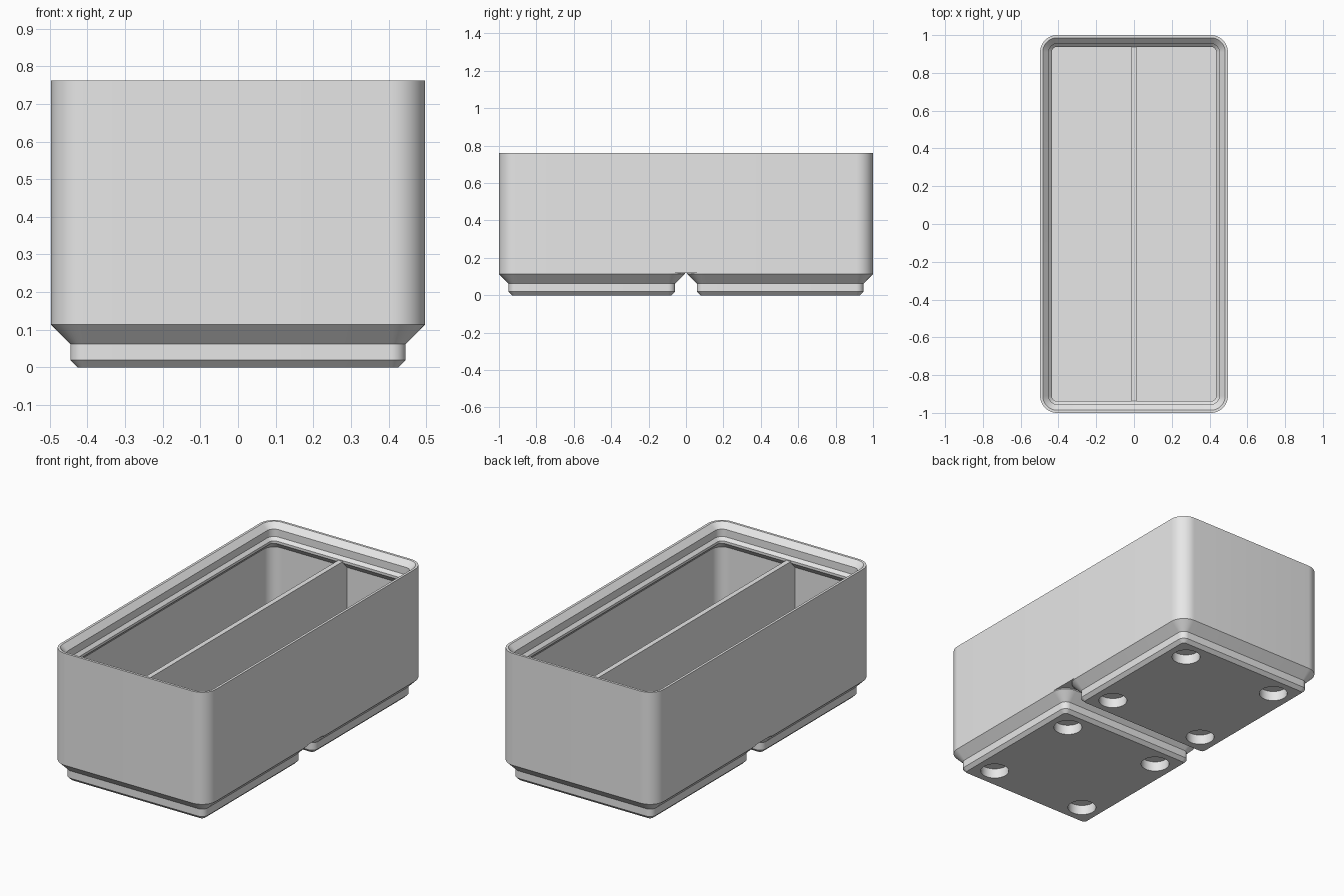
import bpy, bmesh, math

if "Cube" in bpy.data.objects:
    bpy.data.objects.remove(bpy.data.objects["Cube"])

MM = 2 / 83.5          # the bin is laid out in millimetres
W, L, R = 41.5, 83.5, 3.75

grey = bpy.data.materials.new("grey_plastic")
grey.diffuse_color = (0.8, 0.8, 0.8, 1)
grey.use_nodes = True
grey.node_tree.nodes["Principled BSDF"].inputs["Base Color"].default_value = grey.diffuse_color


def rounded_rect(w, l, r, z, cy=0, steps=12):
    """Counter-clockwise rounded rectangle in scene units."""
    pts = []
    for k, (sx, sy) in enumerate([(1, 1), (-1, 1), (-1, -1), (1, -1)]):
        for i in range(steps + 1):
            a = math.pi / 2 * (k + i / steps)
            pts.append(((sx * (w / 2 - r) + r * math.cos(a)) * MM,
                        (sy * (l / 2 - r) + r * math.sin(a) + cy) * MM, z * MM))
    return pts


def finish(name, bm):
    bmesh.ops.recalc_face_normals(bm, faces=bm.faces)
    me = bpy.data.meshes.new(name)
    bm.to_mesh(me)
    bm.free()
    me.materials.append(grey)
    ob = bpy.data.objects.new(name, me)
    bpy.context.collection.objects.link(ob)
    return ob


def smooth(ob):
    bpy.ops.object.select_all(action='DESELECT')
    ob.select_set(True)
    bpy.context.view_layer.objects.active = ob
    bpy.ops.object.shade_smooth_by_angle(angle=math.radians(25))


def skin(name, w, l, profile, cy=0):
    """Stack rounded rectangles given as (inset, z) and cap both ends."""
    bm = bmesh.new()
    rings = [[bm.verts.new(p) for p in
              rounded_rect(w - 2 * d, l - 2 * d, R - d, z, cy)] for d, z in profile]
    for a, b in zip(rings, rings[1:]):
        n = len(a)
        for i in range(n):
            j = (i + 1) % n
            bm.faces.new((a[i], a[j], b[j], b[i]))
    bm.faces.new(rings[0])
    bm.faces.new(rings[-1])
    return finish(name, bm)


# Shell: outer wall, stepped stacking lip, overhang, cavity and floor
shell = skin("bin_shell", W, L, [
    (0, 5.0), (0, 31.8), (0.6, 31.8), (1.9, 30.5), (1.9, 28.7),
    (2.6, 28.0), (2.6, 27.4), (0.95, 25.75), (0.95, 7.0)])
smooth(shell)

# Feet with magnet holes
for label, cy in (("front", -21), ("back", 21)):
    foot = skin(label + "_foot", W, W, [
        (2.95, 0), (2.15, 0.8), (2.15, 2.6), (0, 4.75), (0, 5.0)], cy)
    bm = bmesh.new()
    for sx in (-13, 13):
        for sy in (-13, 13):
            ring = bmesh.ops.create_cone(
                bm, cap_ends=True, segments=40, radius1=3.2 * MM,
                radius2=3.2 * MM, depth=4.8 * MM)["verts"]
            bmesh.ops.translate(bm, verts=ring, vec=(sx * MM, (cy + sy) * MM, 0))
    cutter = finish(label + "_hole_cutter", bm)
    mod = foot.modifiers.new("magnet_holes", 'BOOLEAN')
    mod.operation, mod.solver, mod.object = 'DIFFERENCE', 'EXACT', cutter
    bpy.context.view_layer.objects.active = foot
    bpy.ops.object.modifier_apply(modifier=mod.name)
    bpy.data.objects.remove(cutter)
    smooth(foot)

# Lengthwise divider
bm = bmesh.new()
bmesh.ops.create_cube(bm, size=1)
z0, z1 = 6.9, 27.8
for v in bm.verts:
    v.co = (v.co.x * 1.2 * MM, v.co.y * (L - 1.8) * MM,
            ((z0 + z1) / 2 + v.co.z * (z1 - z0)) * MM)
finish("divider", bm)
